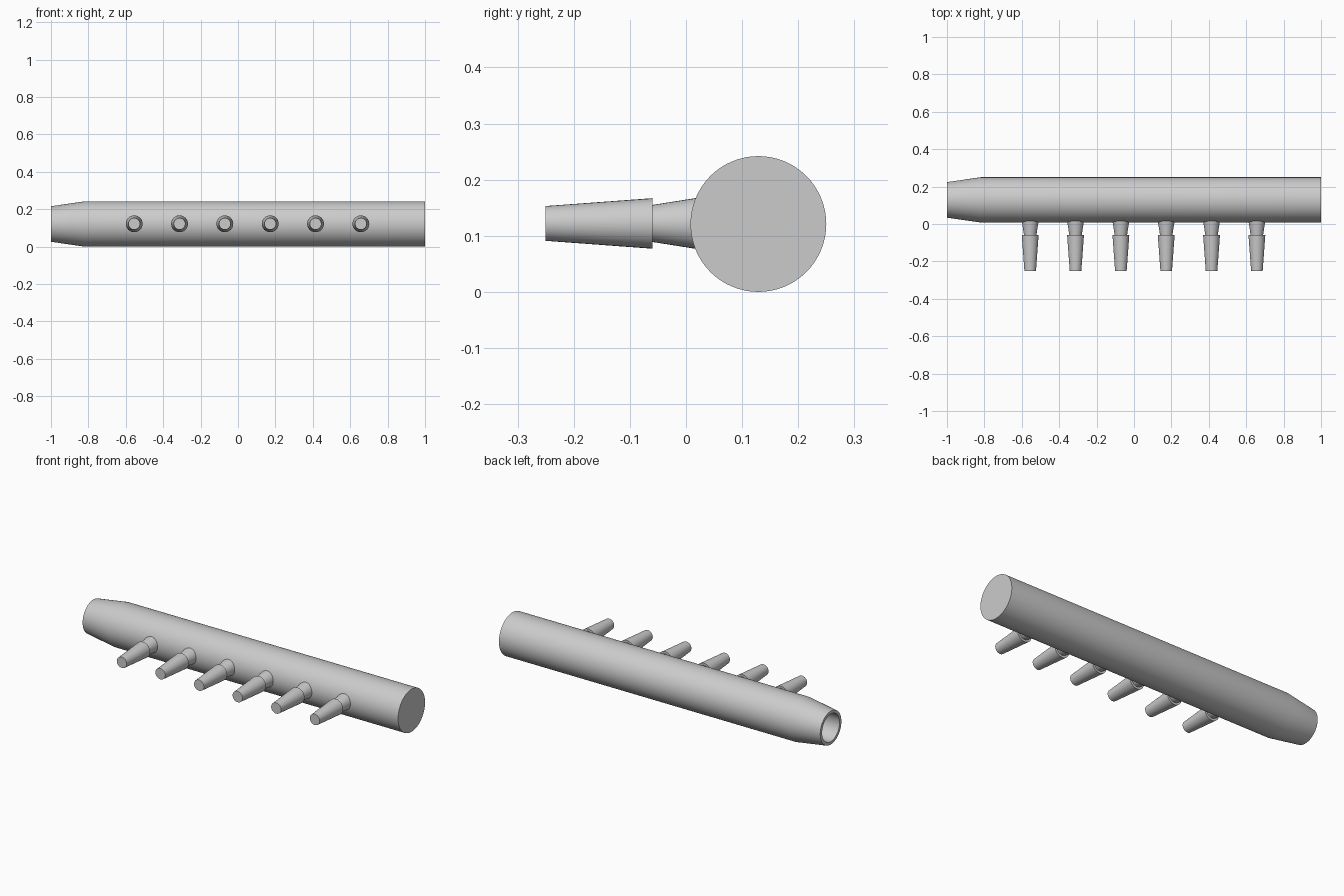
import bpy, bmesh, math
from mathutils import Matrix, Vector

if "Cube" in bpy.data.objects:
    bpy.data.objects.remove(bpy.data.objects["Cube"])

R = 0.121            # pipe radius
PY, PZ = 0.129, R    # pipe axis position


def lathe(name, profile, segments, axis, origin):
    """Revolve (distance along axis, radius) points; radius 0 closes the end."""
    bm = bmesh.new()
    verts = [bm.verts.new((r, 0, d)) for d, r in profile]
    edges = [bm.edges.new(p) for p in zip(verts, verts[1:])]
    bmesh.ops.spin(bm, geom=verts + edges, cent=(0, 0, 0), axis=(0, 0, 1),
                   angle=math.tau, steps=segments, use_merge=False)
    bmesh.ops.remove_doubles(bm, verts=bm.verts, dist=1e-5)
    turn = Vector((0, 0, 1)).rotation_difference(Vector(axis)).to_matrix().to_4x4()
    bmesh.ops.transform(bm, matrix=Matrix.Translation(origin) @ turn, verts=bm.verts)
    bmesh.ops.recalc_face_normals(bm, faces=bm.faces)
    mesh = bpy.data.meshes.new(name)
    bm.to_mesh(mesh)
    bm.free()
    obj = bpy.data.objects.new(name, mesh)
    bpy.context.collection.objects.link(obj)
    bpy.ops.object.select_all(action='DESELECT')
    obj.select_set(True)
    bpy.context.view_layer.objects.active = obj
    bpy.ops.object.shade_smooth_by_angle(angle=math.radians(30))
    return obj


# Main pipe: closed right end, tapered open left end with a deep bore
lathe("manifold_pipe",
      [(1.0, 0), (1.0, R), (-0.82, R), (-1.0, 0.095),
       (-1.0, 0.078), (0.97, 0.078), (0.97, 0)],
      64, (1, 0, 0), (0, PY, PZ))

# Six barbed outlets along the front: flared neck, step, tapered tip
for i in range(6):
    lathe(f"outlet_barb_{i + 1}",
          [(-0.035, 0), (-0.035, 0.048), (0.06, 0.033),
           (0.06, 0.045), (0.25, 0.031), (0.25, 0)],
          32, (0, -1, 0), (-0.555 + 0.2424 * i, 0, PZ + 0.001))
